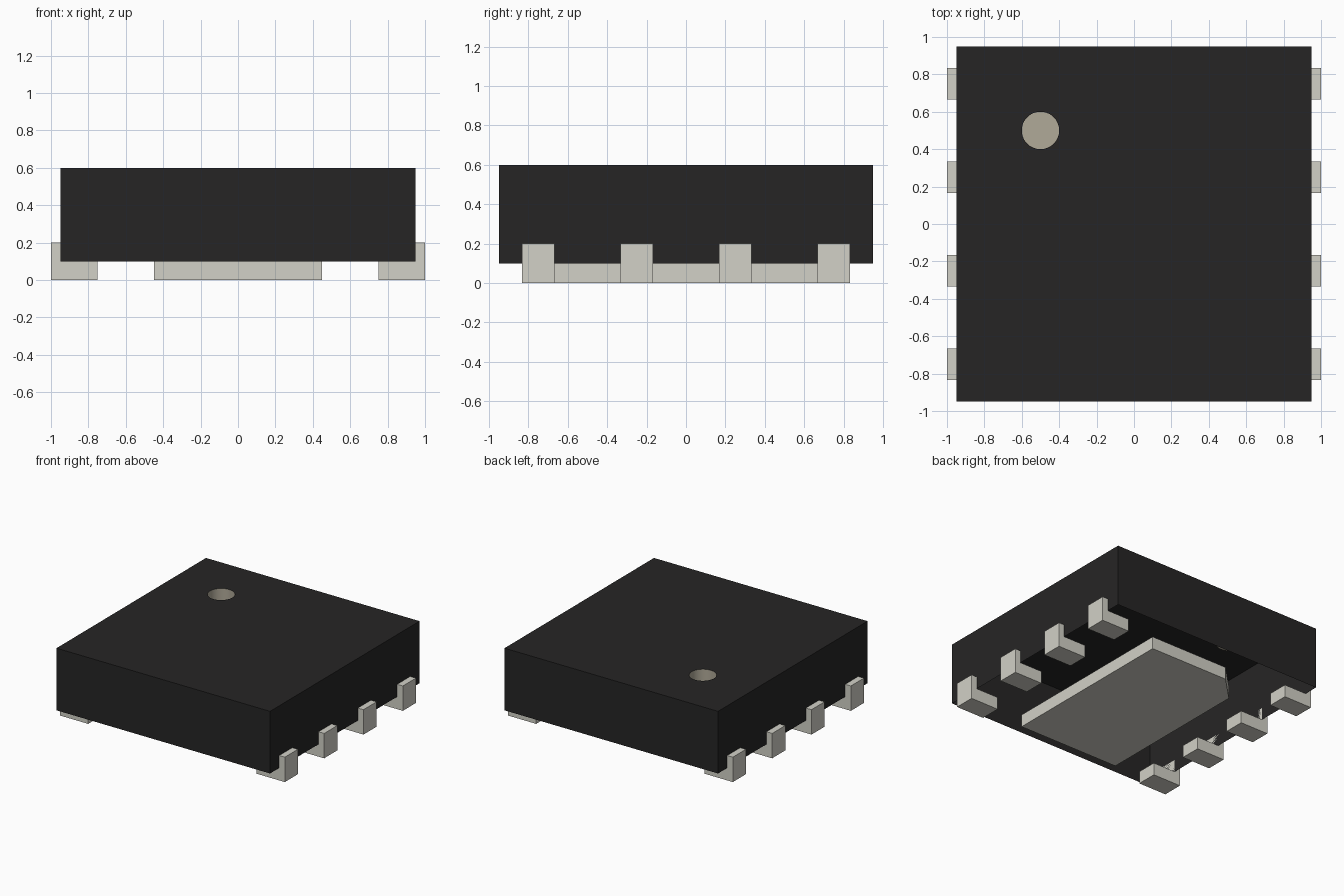
import bpy, bmesh, math
from mathutils import Matrix

cube = bpy.data.objects.get("Cube")
if cube:
    bpy.data.objects.remove(cube, do_unlink=True)


def material(name, rgb):
    m = bpy.data.materials.new(name)
    m.use_nodes = True
    m.diffuse_color = (*rgb, 1)
    m.node_tree.nodes["Principled BSDF"].inputs["Base Color"].default_value = (*rgb, 1)
    return m


black = material("black plastic", (0.0192, 0.0185, 0.0185))
metal = material("tinned metal", (0.645, 0.638, 0.572))
brown = material("light brown marking", (0.435, 0.398, 0.316))


def add_object(name, bm, mat):
    mesh = bpy.data.meshes.new(name)
    bm.to_mesh(mesh)
    bm.free()
    mesh.materials.append(mat)
    obj = bpy.data.objects.new(name, mesh)
    bpy.context.collection.objects.link(obj)
    return obj


def prism(name, points, offset, mat):
    """Closed solid: a planar outline pushed along an offset."""
    bm = bmesh.new()
    face = bm.faces.new([bm.verts.new(p) for p in points])
    new = bmesh.ops.extrude_face_region(bm, geom=[face])["geom"]
    bmesh.ops.translate(bm, vec=offset, verts=[v for v in new if isinstance(v, bmesh.types.BMVert)])
    bmesh.ops.recalc_face_normals(bm, faces=bm.faces)
    return add_object(name, bm, mat)


HALF, BASE, TOP = 0.95, 0.1, 0.6
DOT_X, DOT_Y, DOT_R, DOT_DEPTH = -0.5, 0.5, 0.1, 0.1
SIDES = 48

# Body shell: four walls, open underneath, top pierced for the marker recess
bm = bmesh.new()
corners = [(-HALF, -HALF), (HALF, -HALF), (HALF, HALF), (-HALF, HALF)]
low = [bm.verts.new((x, y, BASE)) for x, y in corners]
high = [bm.verts.new((x, y, TOP)) for x, y in corners]
for i in range(4):
    j = (i + 1) % 4
    bm.faces.new((low[i], low[j], high[j], high[i]))
rim = bmesh.ops.create_circle(bm, cap_ends=False, segments=SIDES, radius=DOT_R,
                              matrix=Matrix.Translation((DOT_X, DOT_Y, TOP)))["verts"]
top_edges = [e for e in bm.edges if all(abs(v.co.z - TOP) < 1e-5 for v in e.verts)]
bmesh.ops.triangle_fill(bm, use_beauty=True, edges=top_edges, normal=(0, 0, 1))
for f in bm.faces:
    f.normal_update()
    if f.normal.z < -0.5:
        f.normal_flip()
add_object("body", bm, black)

# Marker recess: shallow round cup sunk into the top
bm = bmesh.new()
bmesh.ops.create_cone(bm, cap_ends=True, segments=SIDES, radius1=DOT_R, radius2=DOT_R, depth=DOT_DEPTH,
                      matrix=Matrix.Translation((DOT_X, DOT_Y, TOP - DOT_DEPTH / 2)))
bmesh.ops.delete(bm, geom=[f for f in bm.faces if f.normal.z > 0.5], context='FACES_ONLY')
bmesh.ops.reverse_faces(bm, faces=bm.faces)
for f in bm.faces:
    f.smooth = abs(f.normal.z) < 0.5
for e in bm.edges:
    e.smooth = len(e.link_faces) == 2 and e.calc_face_angle(0) < math.radians(30)
add_object("marker_recess", bm, brown)

# Central pad with one chamfered corner beside the marker
prism("thermal_pad",
      [(-0.45, -0.75, 0), (0.45, -0.75, 0), (0.45, 0.75, 0), (-0.25, 0.75, 0), (-0.45, 0.55, 0)],
      (0, 0, BASE), metal)

# L-shaped leads, four along each side
WIDTH = 1 / 6
profile = [(0.75, 0), (1, 0), (1, 0.2), (HALF, 0.2), (HALF, BASE), (0.75, BASE)]
for side, label in ((1, "left"), (-1, "right")):
    for n in range(4):
        y = -0.75 + 0.5 * n
        prism(f"lead_{label}_{n + 1}", [(side * x, y - WIDTH / 2, z) for x, z in profile],
              (0, WIDTH, 0), metal)
